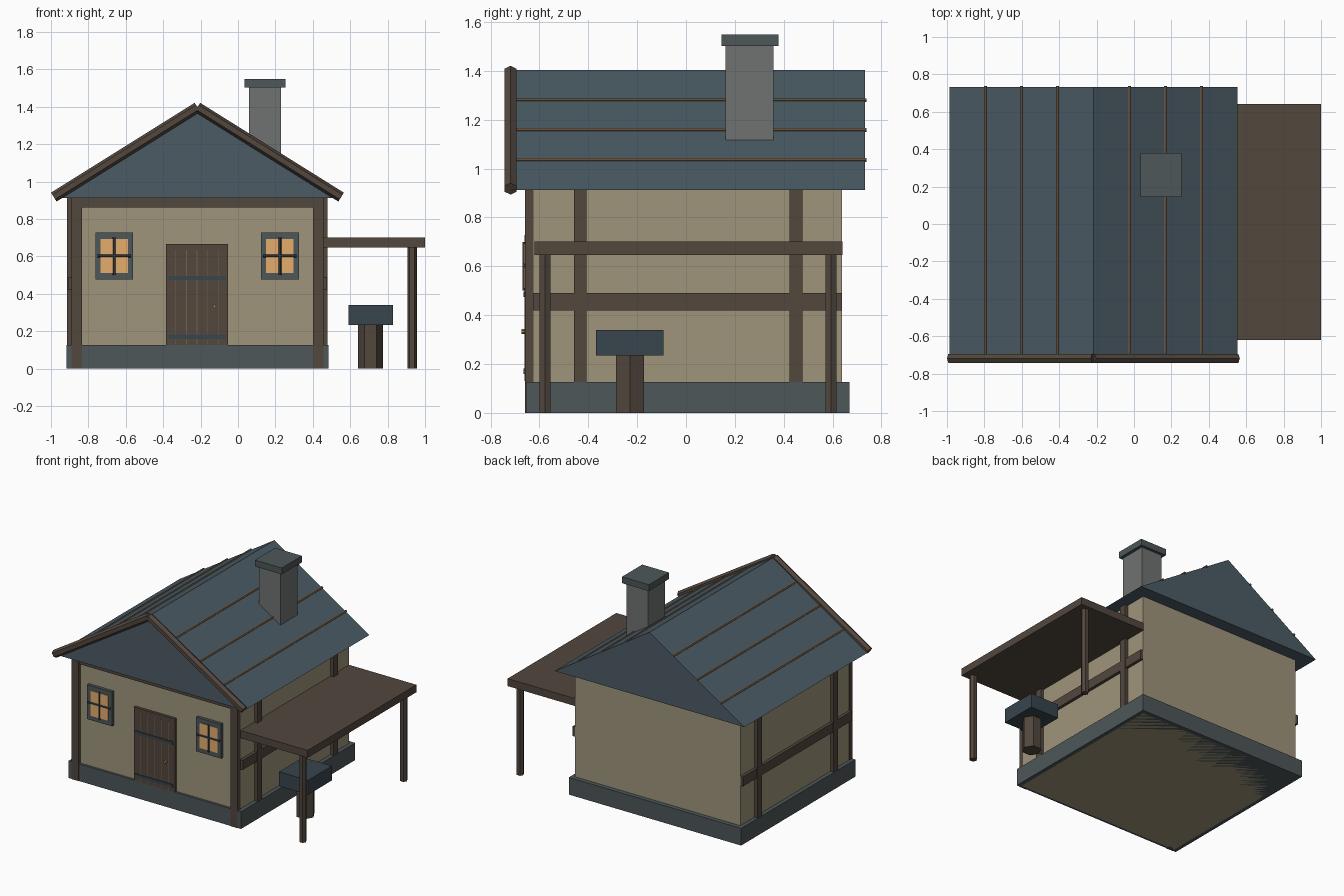
import bpy, bmesh
from mathutils import Vector

if "Cube" in bpy.data.objects:
    bpy.data.objects.remove(bpy.data.objects["Cube"])

CX = -0.217   # centre line of the house


def mat(name, r, g, b):
    m = bpy.data.materials.new(name)
    m.diffuse_color = (r, g, b, 1)
    m.use_nodes = True
    m.node_tree.nodes["Principled BSDF"].inputs["Base Color"].default_value = m.diffuse_color
    return m


PLASTER = mat("plaster", .35, .30, .20)
STONE = mat("stone", .075, .095, .10)
CHIMNEY = mat("chimney_stone", .16, .17, .17)
WOOD = mat("dark_wood", .085, .063, .048)
SLATE = mat("slate", .07, .105, .13)
TAN = mat("tan_wood", .19, .12, .065)
IRON = mat("iron", .04, .058, .075)
GLOW = mat("lit_glass", .78, .42, .15)
BRASS = mat("brass", .4, .22, .07)


def add(name, bm, material):
    bmesh.ops.recalc_face_normals(bm, faces=bm.faces)
    me = bpy.data.meshes.new(name)
    bm.to_mesh(me)
    bm.free()
    me.materials.append(material)
    ob = bpy.data.objects.new(name, me)
    bpy.context.collection.objects.link(ob)
    return ob


def box(name, x, y, z, material):
    """Box from (min, max) pairs."""
    bm = bmesh.new()
    bmesh.ops.create_cube(bm, size=1)
    for v in bm.verts:
        v.co = Vector([(a + b) / 2 + c * (b - a) for (a, b), c in zip((x, y, z), v.co)])
    return add(name, bm, material)


def rod(name, a, b, r, side, material):
    """Six-sided rod from a to b; one corner points along side."""
    a, b, u = Vector(a), Vector(b), Vector(side)
    d = (b - a).normalized()
    u = (u - d * u.dot(d)).normalized()
    w = d.cross(u)
    bm = bmesh.new()
    rings = []
    for p in (a, b):
        rings.append([bm.verts.new(p + r * (u * c + w * s)) for c, s in
                      ((1, 0), (.5, .866), (-.5, .866), (-1, 0), (-.5, -.866), (.5, -.866))])
    for i in range(6):
        j = (i + 1) % 6
        bm.faces.new((rings[0][i], rings[0][j], rings[1][j], rings[1][i]))
    for ring in rings:
        bm.faces.new(ring)
    return add(name, bm, material)


# House body
box("foundation", (CX - .70, CX + .70), (-.655, .67), (0, .126), STONE)
box("walls", (CX - .671, CX + .671), (-.638, .638), (0, .93), PLASTER)

# Timber frame
box("front_top_beam", (CX - .671, CX + .671), (-.656, -.624), (.86, .915), WOOD)
for s, side in ((-1, "left"), (1, "right")):
    def span(a, b):
        return tuple(sorted((CX + s * a, CX + s * b)))
    box(f"{side}_corner_post", span(.617, .673), (-.658, -.624), (0, .915), WOOD)
    box(f"{side}_rail", span(.65, .693), (-.624, .638), (.42, .49), WOOD)
    for i, y in enumerate((-.433, .45)):
        box(f"{side}_stud_{i}", span(.65, .696), (y - .026, y + .026), (.1, .915), WOOD)

# Roof as a solid gable prism
bm = bmesh.new()
f = bm.faces.new([bm.verts.new((x, -.715, z)) for x, z in
                  ((CX - .77, .912), (CX + .77, .912), (CX, 1.403))])
ext = bmesh.ops.extrude_face_region(bm, geom=[f])
bmesh.ops.translate(bm, vec=(0, 1.447, 0),
                    verts=[g for g in ext["geom"] if isinstance(g, bmesh.types.BMVert)])
if f.is_valid and not any(len(e.link_faces) == 1 for e in bm.edges):
    pass
else:
    bmesh.ops.holes_fill(bm, edges=bm.edges)
add("roof", bm, SLATE)

# Barge boards and roof battens
for s, side in ((-1, "left"), (1, "right")):
    rod(f"{side}_barge_board", (CX + s * .768, -.718, .917), (CX, -.718, 1.397), .028, (0, 0, 1), WOOD)
    for i in (1, 2, 3):
        x, z = CX + s * .77 * i / 4, 1.403 - .491 * i / 4
        rod(f"{side}_batten_{i}", (x, -.70, z), (x, .738, z), .0085, (1, 0, 0), TAN)

# Chimney
box("chimney", (.058, .231), (.162, .358), (.95, 1.51), CHIMNEY)
box("chimney_cap", (.036, .254), (.145, .379), (1.502, 1.549), STONE)

# Windows
for x, side in ((CX - .445, "left"), (CX + .441, "right")):
    box(f"{side}_window_frame", (x - .101, x + .101), (-.66, -.63), (.476, .728), STONE)
    box(f"{side}_window_glass", (x - .073, x + .073), (-.664, -.64), (.51, .694), GLOW)
    rod(f"{side}_muntin_upright", (x, -.663, .50), (x, -.663, .70), .008, (1, 0, 0), IRON)
    rod(f"{side}_muntin_cross", (x - .09, -.663, .603), (x + .09, -.663, .603), .008, (0, 0, 1), IRON)

# Door with plank seams, straps and knob
box("door", (-.386, -.053), (-.658, -.63), (.126, .665), WOOD)
for i in range(5):
    x = -.333 + i * .057
    box(f"door_seam_{i}", (x - .002, x + .002), (-.660, -.65), (.13, .635), TAN)
for i, z in enumerate((.17, .485)):
    box(f"door_strap_{i}", (-.372, -.066), (-.665, -.65), (z - .011, z + .011), IRON)
rod("door_knob", (-.126, -.674, .333), (-.126, -.65, .333), .01, (0, 0, 1), BRASS)

# Lean-to shelter
box("shelter_roof", (.45, 1.0), (-.62, .641), (.647, .702), WOOD)
for i, y in enumerate((-.578, .593)):
    rod(f"shelter_post_{i}", (.931, y, 0), (.931, y, .66), .026, (1, 0, 0), WOOD)

# Anvil on a stump
rod("stump", (.708, -.23, 0), (.708, -.23, .24), .066, (1, 0, 0), WOOD)
box("anvil_block", (.592, .828), (-.369, -.092), (.234, .34), IRON)
